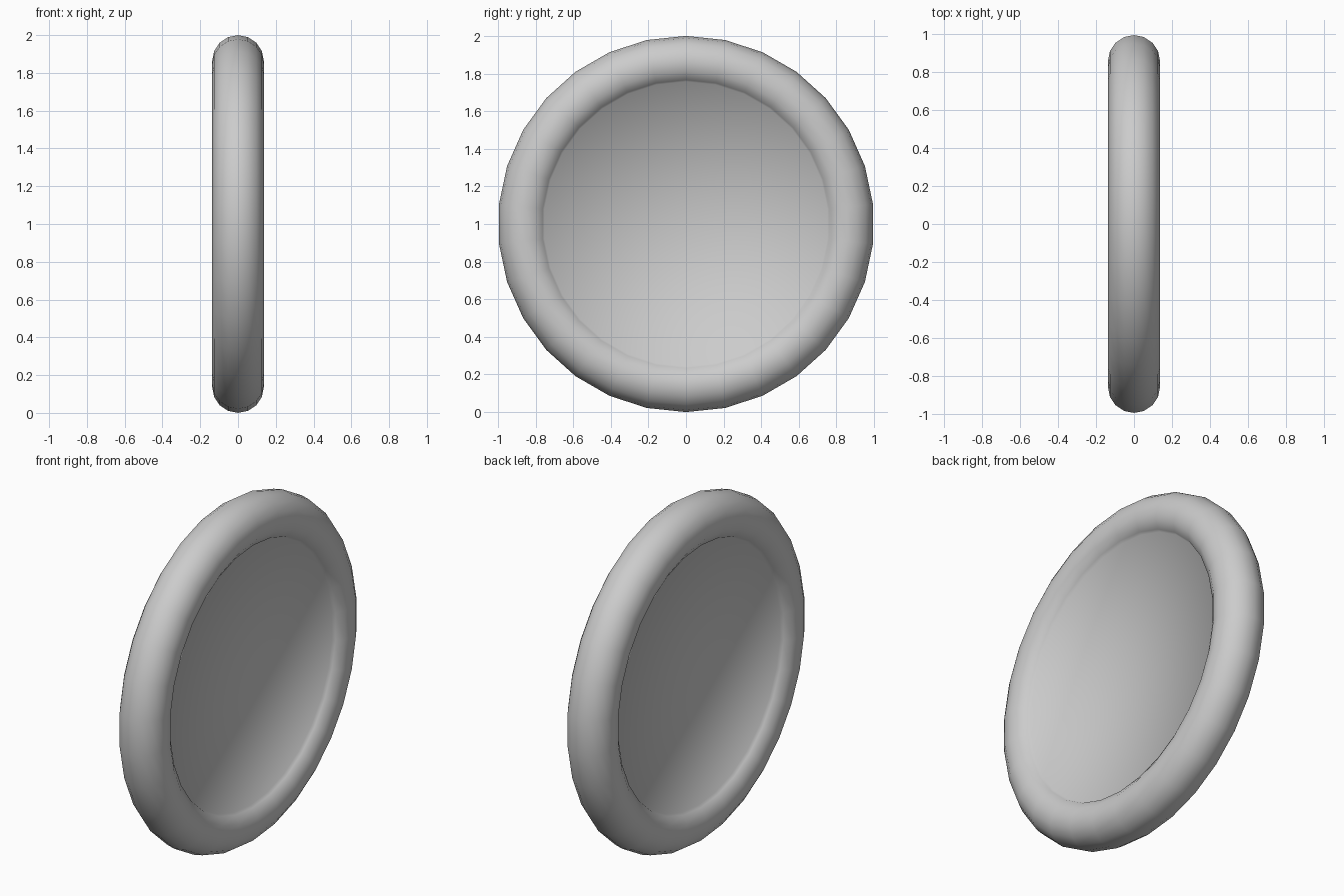
import bpy, bmesh, math

if "Cube" in bpy.data.objects:
    bpy.data.objects.remove(bpy.data.objects["Cube"])

SEGS = 30            # sides around the disc
RING_R = 0.863       # centre line of the rounded rim
TUBE_R = 0.137       # radius of the rim's section
PLATE_R, PLATE_X = 0.757, 0.08   # edge and half thickness of the middle plate

# section (x, r): plate edge, rounded rim, plate edge on the other side
rim = []
for i in range(13):
    a = math.radians(135 - 22.5 * i)
    rim.append((TUBE_R * math.sin(a), RING_R + TUBE_R * math.cos(a)))
profile = [(PLATE_X, PLATE_R)] + rim + [(-PLATE_X, PLATE_R)]

# spin the section around the x axis
bm = bmesh.new()
rings = []
for x, r in profile:
    ring = []
    for k in range(SEGS):
        t = 2 * math.pi * k / SEGS
        ring.append(bm.verts.new((x, r * math.sin(t), 1 + r * math.cos(t))))
    rings.append(ring)
for a, b in zip(rings, rings[1:]):
    for k in range(SEGS):
        n = (k + 1) % SEGS
        bm.faces.new((a[k], a[n], b[n], b[k]))

# close both sides with a flat fan
for ring, x in ((rings[0], PLATE_X), (rings[-1], -PLATE_X)):
    c = bm.verts.new((x, 0, 1))
    for k in range(SEGS):
        bm.faces.new((c, ring[k], ring[(k + 1) % SEGS]))
bmesh.ops.recalc_face_normals(bm, faces=bm.faces)
for f in bm.faces:
    f.smooth = True

mesh = bpy.data.meshes.new("hollow_disc")
bm.to_mesh(mesh)
bm.free()
bpy.context.collection.objects.link(bpy.data.objects.new("hollow_disc", mesh))
